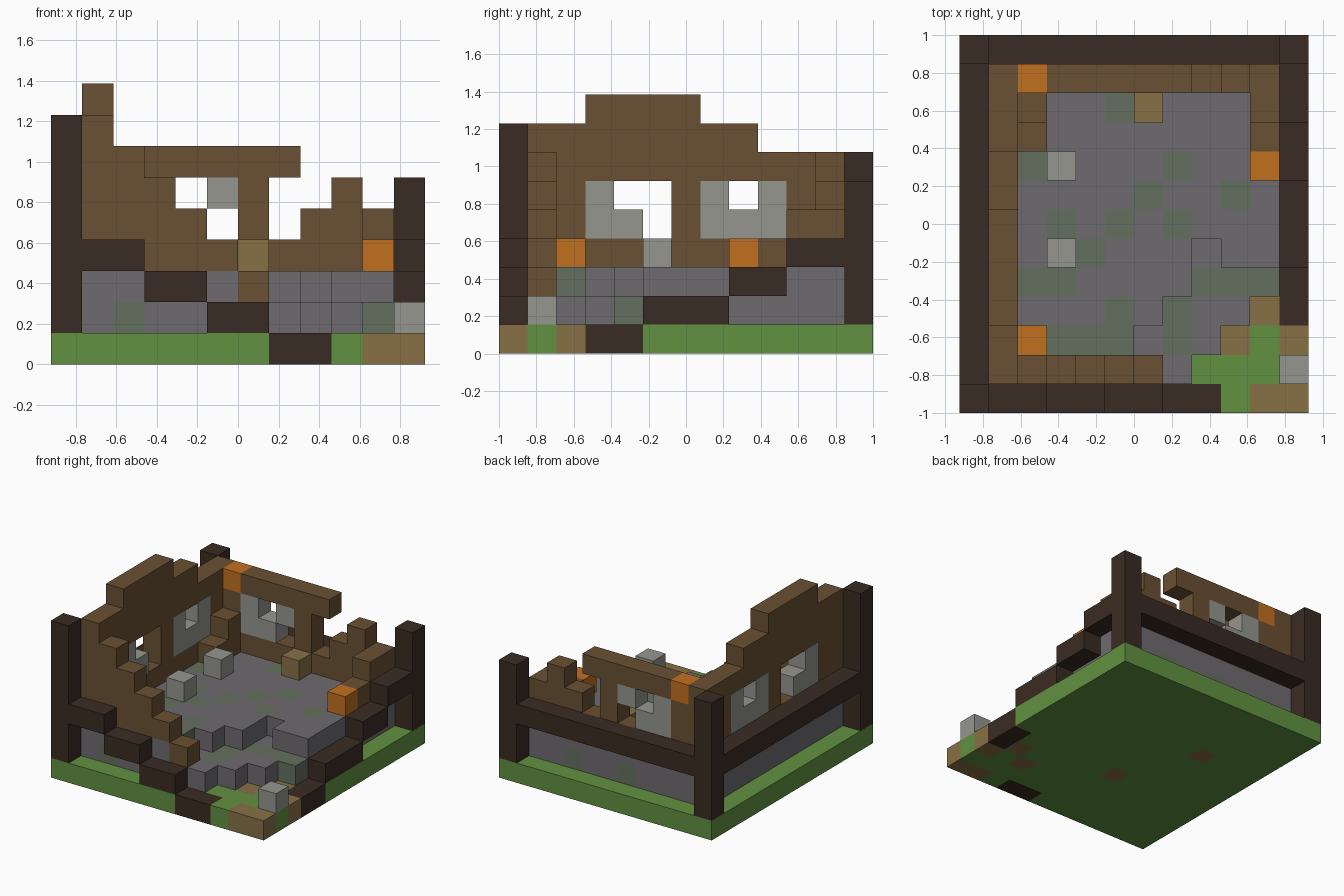
import bpy
import bmesh
from mathutils import Vector

if "Cube" in bpy.data.objects:
    bpy.data.objects.remove(bpy.data.objects["Cube"], do_unlink=True)

NX, NY = 12, 13
CELL = 2 / NY
cells = {}      # (column, row, layer) -> part name


def fill(part, xs, ys, zs):
    """Fill a box of blocks; every range is inclusive, later fills win."""
    spans = [range(s, s + 1) if isinstance(s, int) else range(s[0], s[1] + 1)
             for s in (xs, ys, zs)]
    for x in spans[0]:
        for y in spans[1]:
            for z in spans[2]:
                cells[x, y, z] = part


def clear(xs, ys, zs):
    fill(None, xs, ys, zs)


# Grass base with bare earth patches
fill("grass_base", (0, 11), (0, 12), 0)
for x, y in [(10, 0), (11, 0), (11, 2), (9, 2), (10, 3), (3, 8), (5, 4)]:
    fill("earth_patches", x, y, 0)

# Stone platform, broken away in steps at the front right corner
fill("stone_platform", (1, 10), (1, 11), (1, 2))
first_missing_upper = {1: 7, 2: 6, 3: 7, 4: 8}
first_missing_lower = {1: 8, 2: 9, 3: 10}
for y, x in first_missing_upper.items():
    clear((x, 10), y, 2)
for y, x in first_missing_lower.items():
    clear((x, 10), y, 1)
clear(8, 5, 2)

# Mossy stones on the upper floor, the broken steps and the sides
upper_moss = {2: (3, 4, 5), 3: (5,), 4: (2, 3), 5: (4,), 6: (3, 5, 7),
              7: (6, 9), 8: (2, 7), 10: (5,)}
for y, row in upper_moss.items():
    for x in row:
        fill("mossy_stones", x, y, 2)
fill("mossy_stones", (8, 10), 4, 1)
fill("mossy_stones", 7, (2, 3), 1)
for x, y in [(2, 1), (5, 11), (8, 11)]:
    fill("mossy_stones", x, y, 1)

# Left wall with a raised middle
fill("plank_walls", 1, (1, 11), (3, 6))
fill("plank_walls", 1, (1, 8), 7)
fill("plank_walls", 1, (3, 6), 8)

# Front wall falling away in steps
for x in range(2, 7):
    fill("plank_walls", x, 1, (min(3, 8 - x), 8 - x))

# Back wall with its broken right end
fill("plank_walls", (2, 7), 11, (3, 6))
clear(7, 11, (4, 5))
for x, top in [(8, 4), (9, 5), (10, 4)]:
    fill("plank_walls", x, 11, (3, top))

# Right wall stub and the corner steps inside
for x in (2, 10):
    fill("plank_walls", x, 10, (3, 4))
    fill("plank_walls", x, 9, 3)

# Pale window frames with their broken openings
fill("window_frames", 1, (3, 5), (4, 5))
clear(1, (4, 5), 5)
clear(1, 5, 4)
fill("window_frames", 1, (7, 9), (4, 5))
clear(1, 8, 5)
fill("window_frames", (3, 5), 11, (4, 5))
clear(4, 11, 5)
clear(5, 11, 4)

# Corner posts
fill("corner_posts", 0, 0, (1, 7))
fill("corner_posts", 0, 12, (1, 6))
fill("corner_posts", 11, 12, (1, 5))

# Log beams: whole on the left and back, collapsing on the front and right
fill("log_beams", 0, (1, 11), 3)
fill("log_beams", (1, 10), 12, 3)
for first, last, z in [(1, 2, 3), (3, 4, 2), (5, 6, 1), (7, 8, 0)]:
    fill("log_beams", (first, last), 0, z)
for first, last, z in [(10, 11, 3), (8, 9, 2), (5, 7, 1), (3, 4, 0)]:
    fill("log_beams", 11, (first, last), z)

# Loose stones, crate and orange blocks
fill("loose_stones", 3, 5, 3)
fill("loose_stones", 3, 8, 3)
fill("loose_stones", 11, 1, 1)
fill("crate", 6, 10, 3)
fill("orange_blocks", 2, 2, 3)
fill("orange_blocks", 10, 8, 3)
fill("orange_blocks", 2, 11, 6)


def linear(hex_code):
    channels = [int(hex_code[i:i + 2], 16) / 255 for i in range(0, 6, 2)]
    return [c / 12.92 if c <= 0.04045 else ((c + 0.055) / 1.055) ** 2.4
            for c in channels] + [1.0]


def material(name, hex_code):
    mat = bpy.data.materials.new(name)
    mat.use_nodes = True
    mat.diffuse_color = linear(hex_code)
    bsdf = next(n for n in mat.node_tree.nodes if n.type == "BSDF_PRINCIPLED")
    bsdf.inputs["Base Color"].default_value = linear(hex_code)
    return mat


grass = material("grass green", "619141")
earth = material("earth tan", "877146")
stone = material("stone grey", "6E6B70")
moss = material("moss grey", "64705E")
plank = material("plank brown", "6A5033")
log = material("dark log", "3A2B23")
pale = material("pale grey", "95968F")
orange = material("orange", "C17020")

part_materials = {
    "grass_base": grass, "earth_patches": earth, "crate": earth,
    "stone_platform": stone, "mossy_stones": moss, "plank_walls": plank,
    "corner_posts": log, "log_beams": log, "window_frames": pale,
    "loose_stones": pale, "orange_blocks": orange,
}


def build(part, mat):
    """Make one mesh from the open block faces of a part."""
    bm = bmesh.new()
    corners = {}

    def vert(p):
        key = tuple(p)
        if key not in corners:
            x, y, z = key
            corners[key] = bm.verts.new(
                Vector((x - NX / 2, y - NY / 2, z)) * CELL)
        return corners[key]

    for cell in [c for c, owner in cells.items() if owner == part]:
        for axis in range(3):
            u, v = (axis + 1) % 3, (axis + 2) % 3
            for side in (0, 1):
                neighbour = list(cell)
                neighbour[axis] += 2 * side - 1
                if cells.get(tuple(neighbour)):
                    continue
                loop = []
                for du, dv in [(0, 0), (1, 0), (1, 1), (0, 1)]:
                    p = list(cell)
                    p[axis] += side
                    p[u] += du
                    p[v] += dv
                    loop.append(vert(p))
                bm.faces.new(loop if side else loop[::-1])
    mesh = bpy.data.meshes.new(part)
    bm.to_mesh(mesh)
    bm.free()
    mesh.materials.append(mat)
    bpy.context.collection.objects.link(bpy.data.objects.new(part, mesh))


for part, mat in part_materials.items():
    build(part, mat)
